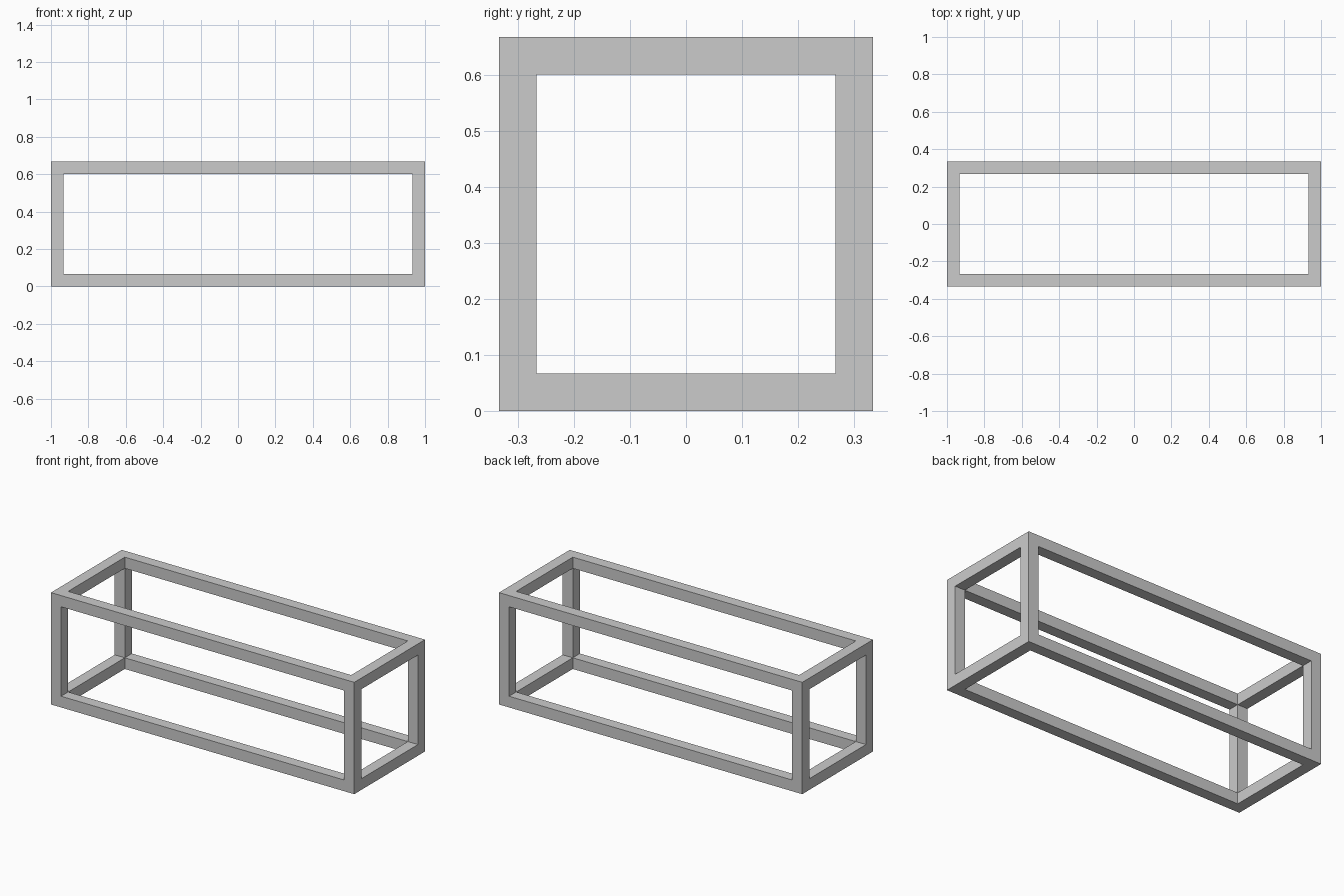
import bpy, bmesh
from itertools import product
from mathutils import Vector

if "Cube" in bpy.data.objects:
    bpy.data.objects.remove(bpy.data.objects["Cube"])

T = 1 / 15                      # bar thickness
LO = Vector((-1, -1 / 3, 0))    # outer corners
HI = Vector((1, 1 / 3, 2 / 3))

# grid lines along each axis: outer, inner, inner, outer
lines = [(LO[a], LO[a] + T, HI[a] - T, HI[a]) for a in range(3)]

# the frame fills the cells that lie at an end on at least two axes
solid = {c for c in product(range(3), repeat=3) if c.count(1) <= 1}

bm = bmesh.new()
verts = {}


def vert(idx):
    if idx not in verts:
        verts[idx] = bm.verts.new([lines[a][idx[a]] for a in range(3)])
    return verts[idx]


# skin only the exposed sides, so the bars join as one clean mesh
for cell in solid:
    for axis, side in product(range(3), (0, 1)):
        neighbour = list(cell)
        neighbour[axis] += 1 if side else -1
        if tuple(neighbour) in solid:
            continue
        u, v = (axis + 1) % 3, (axis + 2) % 3
        ring = []
        for du, dv in ((0, 0), (1, 0), (1, 1), (0, 1)):
            p = list(cell)
            p[axis] += side
            p[u] += du
            p[v] += dv
            ring.append(vert(tuple(p)))
        bm.faces.new(ring if side else ring[::-1])

mesh = bpy.data.meshes.new("box_frame")
bm.to_mesh(mesh)
bm.free()
bpy.context.collection.objects.link(bpy.data.objects.new("box_frame", mesh))
